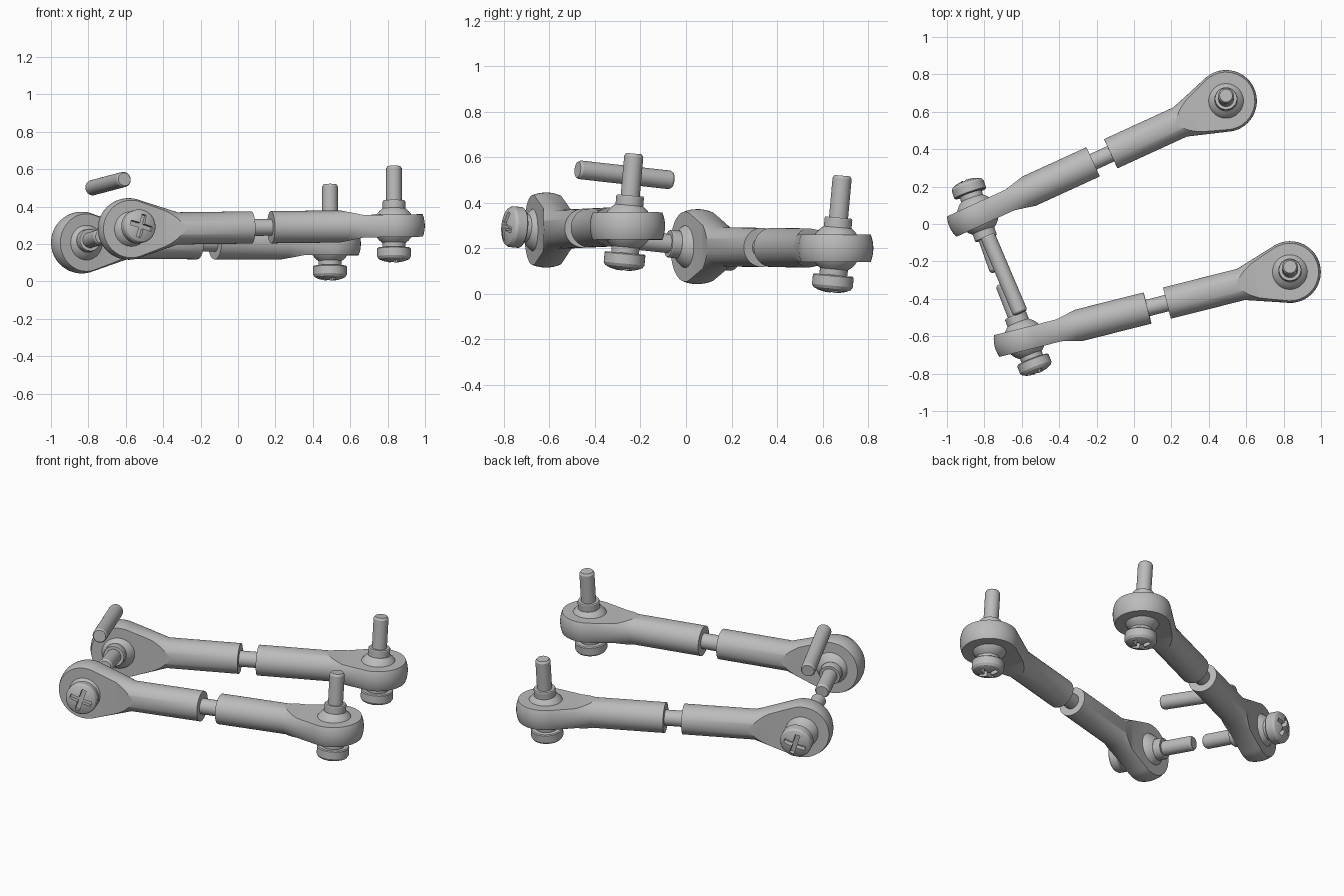
import bpy
import bmesh
import math
from mathutils import Matrix, Vector

cube = bpy.data.objects.get("Cube")
if cube:
    bpy.data.objects.remove(cube)

steel = bpy.data.materials.new("plain_grey_steel")
steel.use_nodes = True
GREY = (0.5, 0.5, 0.5, 1)
steel.diffuse_color = GREY
steel.node_tree.nodes["Principled BSDF"].inputs["Base Color"].default_value = GREY


def add_object(name, mesh, matrix=None):
    obj = bpy.data.objects.new(name, mesh)
    bpy.context.scene.collection.objects.link(obj)
    if matrix is not None:
        obj.matrix_world = matrix
    return obj


def finish_mesh(name, bm):
    bmesh.ops.recalc_face_normals(bm, faces=bm.faces)
    mesh = bpy.data.meshes.new(name)
    bm.to_mesh(mesh)
    bm.free()
    mesh.materials.append(steel)
    return mesh


def lathe(name, profile, steps=64):
    """Revolve (radius, height) points around z."""
    bm = bmesh.new()
    verts = [bm.verts.new((r, 0, h)) for r, h in profile]
    edges = [bm.edges.new(pair) for pair in zip(verts, verts[1:])]
    bmesh.ops.spin(bm, geom=verts + edges, cent=(0, 0, 0), axis=(0, 0, 1),
                   angle=math.tau, steps=steps)
    bmesh.ops.remove_doubles(bm, verts=bm.verts, dist=1e-5)
    return finish_mesh(name, bm)


def wedge(name, outline, side):
    """Extrude an (x, z) outline along y, above or below the part."""
    bm = bmesh.new()
    face = bm.faces.new([bm.verts.new((x, -0.4, side * z)) for x, z in outline])
    grown = bmesh.ops.extrude_face_region(bm, geom=[face])["geom"]
    moved = [v for v in grown if isinstance(v, bmesh.types.BMVert)]
    bmesh.ops.translate(bm, verts=moved, vec=(0, 0.8, 0))
    return finish_mesh(name, bm)


def box(name, size, centre):
    bm = bmesh.new()
    bmesh.ops.create_cube(bm, size=1, matrix=Matrix.Translation(centre) @ Matrix.Diagonal((*size, 1)))
    return finish_mesh(name, bm)


def carve(mesh, cutters):
    """Subtract the cutter meshes and return the baked result."""
    obj = add_object("blank", mesh)
    helpers = []
    for cutter in cutters:
        helper = add_object("cutter", cutter)
        helper.hide_render = True
        helpers.append(helper)
        mod = obj.modifiers.new("cut", "BOOLEAN")
        mod.operation = "DIFFERENCE"
        mod.solver = "EXACT"
        mod.object = helper
    graph = bpy.context.evaluated_depsgraph_get()
    result = bpy.data.meshes.new_from_object(obj.evaluated_get(graph))
    for item in helpers + [obj]:
        bpy.data.objects.remove(item)
    result.materials.clear()
    result.materials.append(steel)
    return result


def frame(origin, x_axis, up):
    """Matrix with x along x_axis and z as near to up as possible."""
    x = x_axis.normalized()
    y = up.cross(x).normalized()
    z = x.cross(y)
    return Matrix.Translation(origin) @ Matrix((x, y, z)).transposed().to_4x4()


# Rod end: round eye flaring out of a barrel, flattened on both faces
EYE, BARREL, REACH = 0.165, 0.086, 0.678
profile = []
for i in range(17):
    a = math.radians(-90 + i * 7)
    profile.append((max(EYE * math.cos(a), 0), EYE * math.sin(a)))
profile += [(BARREL, 0.27), (BARREL, REACH), (0, REACH)]
rod_end = lathe("rod_end", profile)
rod_end.transform(Matrix.Rotation(math.pi / 2, 4, "Y"))
ramp = [(-0.3, 0.06), (0.19, 0.06), (0.31, 0.088), (0.31, 0.3), (-0.3, 0.3)]
rod_end = carve(rod_end, [wedge("upper_flat", ramp, 1), wedge("lower_flat", ramp, -1)])

# Ball stud: tip, shank, collar, ball, neck and domed head with a cross slot
BALL = 0.111
profile = [(0, 0.32), (0.034, 0.32), (0.042, 0.308), (0.042, 0.135),
           (0.058, 0.135), (0.061, 0.13), (0.061, 0.092)]
for i in range(11):
    a = math.radians(56 - i * 11.2)
    profile.append((BALL * math.cos(a), BALL * math.sin(a)))
profile += [(0.061, -0.118), (0.085, -0.118), (0.09, -0.123), (0.09, -0.165),
            (0.082, -0.178), (0.06, -0.188), (0.03, -0.195), (0, -0.197)]
stud = carve(lathe("ball_stud", profile),
             [box("slot_a", (0.125, 0.026, 0.06), (0, 0, -0.192)),
              box("slot_b", (0.026, 0.125, 0.06), (0, 0, -0.192))])

# Plain pins: threaded joiner between barrels and the loose pin
joiner = lathe("joiner", [(0, -0.15), (0.045, -0.15), (0.045, 0.15), (0, 0.15)], 48)
PIN = 0.225
loose = lathe("loose_pin", [(0, -PIN), (0.035, -PIN), (0.041, 0.01 - PIN),
                            (0.041, PIN - 0.01), (0.035, PIN), (0, PIN)], 48)


def along(origin, direction, twist=0):
    turn = direction.to_track_quat("Z", "Y").to_matrix().to_4x4()
    return Matrix.Translation(origin) @ turn @ Matrix.Rotation(twist, 4, "Z")


def link(name, left, right, side_stud):
    """Two rod ends, twisted a quarter turn apart, with their studs."""
    left, right = Vector(left), Vector(right)
    span = right - left
    up = Vector((0, 0, 1))
    add_object(name + "_upright_end", rod_end, frame(left, span, span.cross(up).normalized()))
    add_object(name + "_flat_end", rod_end, frame(right, -span, up))
    add_object(name + "_joiner", joiner, along((left + right) / 2, span))
    add_object(name + "_side_stud", stud, along(left, Vector(side_stud), 0.3))
    add_object(name + "_upright_stud", stud, along(right, Vector((0, 0.09, 1)), 0.3))


link("rear_link", (-0.835, 0.05, 0.207), (0.492, 0.658, 0.2), (0.33, -0.94, 0.1))
link("front_link", (-0.585, -0.615, 0.28), (0.834, -0.257, 0.297), (-0.36, 0.92, -0.09))

start, end = Vector((-0.78, -0.07, 0.5)), Vector((-0.61, -0.47, 0.545))
add_object("loose_pin", loose, along((start + end) / 2, end - start))

# Smooth rounded surfaces, keep edges sharp
done = set()
for obj in list(bpy.context.scene.objects):
    if obj.type == "MESH" and obj.data.name not in done:
        done.add(obj.data.name)
        bpy.ops.object.select_all(action="DESELECT")
        bpy.context.view_layer.objects.active = obj
        obj.select_set(True)
        bpy.ops.object.shade_smooth_by_angle(angle=math.radians(25))
